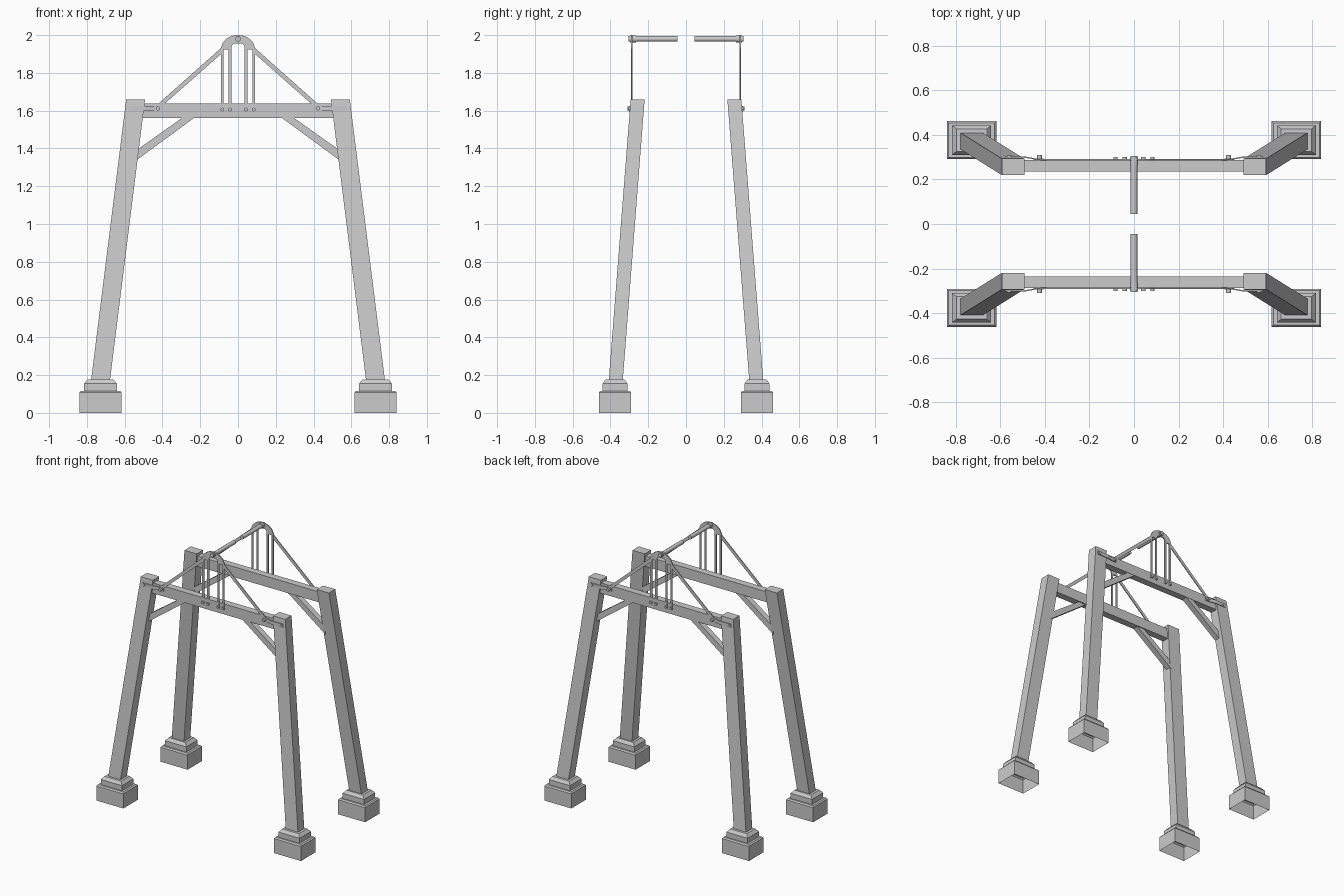
import bpy, bmesh, math
from mathutils import Vector, Matrix

if "Cube" in bpy.data.objects:
    bpy.data.objects.remove(bpy.data.objects["Cube"])


def finish(name, bm, mirror_x=True, smooth=False):
    # everything is modelled in the front right quarter and mirrored
    bmesh.ops.recalc_face_normals(bm, faces=bm.faces)
    me = bpy.data.meshes.new(name)
    bm.to_mesh(me)
    bm.free()
    ob = bpy.data.objects.new(name, me)
    bpy.context.collection.objects.link(ob)
    m = ob.modifiers.new("Mirror", 'MIRROR')
    m.use_axis = (mirror_x, True, False)
    m.use_clip = False
    m.use_mirror_merge = False
    if smooth:
        bpy.context.view_layer.objects.active = ob
        ob.select_set(True)
        bpy.ops.object.shade_smooth_by_angle(angle=math.radians(40))
        ob.select_set(False)
    return ob


def loft(bm, rings, bottom=True):
    # stack of rectangles: centre x, centre y, half x, half y, z
    loops = [[bm.verts.new((cx + sx * hx, cy + sy * hy, z))
              for sx, sy in ((-1, -1), (1, -1), (1, 1), (-1, 1))]
             for cx, cy, hx, hy, z in rings]
    for a, b in zip(loops, loops[1:]):
        for i in range(4):
            j = (i + 1) % 4
            bm.faces.new((a[i], a[j], b[j], b[i]))
    bm.faces.new(loops[-1])
    if bottom:
        bm.faces.new(loops[0][::-1])


def prism(bm, pts, y0, y1):
    # x-z outline extruded along y
    a = [bm.verts.new((x, y0, z)) for x, z in pts]
    b = [bm.verts.new((x, y1, z)) for x, z in pts]
    n = len(pts)
    bm.faces.new(a)
    bm.faces.new(b[::-1])
    for i in range(n):
        j = (i + 1) % n
        bm.faces.new((a[i], b[i], b[j], a[j]))


def cylinder(bm, x, z, y0, y1, r, seg=12):
    mat = Matrix.Translation((x, (y0 + y1) / 2, z)) @ Matrix.Rotation(math.pi / 2, 4, 'X')
    bmesh.ops.create_cone(bm, cap_ends=True, segments=seg, radius1=r, radius2=r,
                          depth=abs(y1 - y0), matrix=mat)


# stepped plinths, open underneath
bm = bmesh.new()
loft(bm, [(0.728, -0.376, hx, hy, z) for hx, hy, z in (
    (0.111, 0.085, 0), (0.111, 0.085, 0.108), (0.103, 0.077, 0.117),
    (0.087, 0.066, 0.117), (0.087, 0.066, 0.155), (0.068, 0.05, 0.177))], bottom=False)
finish("plinth", bm)

# leaning legs
bm = bmesh.new()
loft(bm, [(0.728, -0.372, 0.05, 0.037, 0.17), (0.542, -0.256, 0.05, 0.037, 1.66)])
finish("leg", bm)

# cross beams
bm = bmesh.new()
prism(bm, [(-0.53, 1.56), (0.53, 1.56), (0.53, 1.637), (-0.53, 1.637)], -0.287, -0.235)
finish("cross_beam", bm, mirror_x=False)

# diagonal braces
bm = bmesh.new()
prism(bm, [(0.545, 1.332), (0.545, 1.385), (0.296, 1.562), (0.232, 1.562)], -0.285, -0.243)
finish("brace", bm)

# bent anchor plates over the leg and beam joint
bm = bmesh.new()
outline = [(0.578, -0.303), (0.49, -0.303), (0.44, -0.294), (0.405, -0.294)]
front, back = [], []
for x, y in outline:
    front.append([bm.verts.new((x, y, z)) for z in (1.598, 1.624)])
    back.append([bm.verts.new((x, y + 0.006, z)) for z in (1.598, 1.624)])
for i in range(3):
    bm.faces.new((front[i][0], front[i + 1][0], front[i + 1][1], front[i][1]))
    bm.faces.new((back[i][0], back[i][1], back[i + 1][1], back[i + 1][0]))
    for k in (0, 1):
        bm.faces.new((front[i][k], back[i][k], back[i + 1][k], front[i + 1][k]))
for i in (0, 3):
    bm.faces.new((front[i][0], front[i][1], back[i][1], back[i][0]))
finish("anchor_plate", bm)

# diagonal tie straps
bm = bmesh.new()
prism(bm, [(0.405, 1.6), (0.445, 1.6), (0.435, 1.625), (0.084, 1.937), (0.084, 1.905),
           (0.405, 1.622)], -0.291, -0.285)
finish("tie_strap", bm)

# arch at the peak: outer curve down to the hanger bars
bm = bmesh.new()
outer = [(0.09 * math.sin(t), 1.925 + 0.075 * math.cos(t))
         for t in (i * math.pi / 16 for i in range(9))]
inner = [(0.035, 1.925), (0.035, 1.938), (0.03, 1.95), (0.02, 1.956)]
prism(bm, [(-x, z) for x, z in outer[:0:-1]] + outer + inner
      + [(-x, z) for x, z in inner[::-1]], -0.292, -0.284)
finish("peak_arch", bm, mirror_x=False)

# vertical hanger bars
bm = bmesh.new()
for x in (0.042, 0.083):
    prism(bm, [(x - 0.007, 1.595), (x + 0.007, 1.595), (x + 0.007, 1.93), (x - 0.007, 1.93)],
          -0.292, -0.284)
finish("hanger_bar", bm)

# bolts
bm = bmesh.new()
for x, z, y, r in ((0.56, 1.612, -0.308, 0.011), (0.424, 1.612, -0.31, 0.011),
                   (0.042, 1.606, -0.301, 0.01), (0.083, 1.606, -0.301, 0.01)):
    cylinder(bm, x, z, y, -0.28, r, 10)
finish("bolt", bm, smooth=True)

# axle rods with collars
bm = bmesh.new()
cylinder(bm, 0, 1.98, -0.305, -0.045, 0.015, 16)
cylinder(bm, 0, 1.98, -0.297, -0.265, 0.019, 16)
finish("axle_rod", bm, mirror_x=False, smooth=True)
